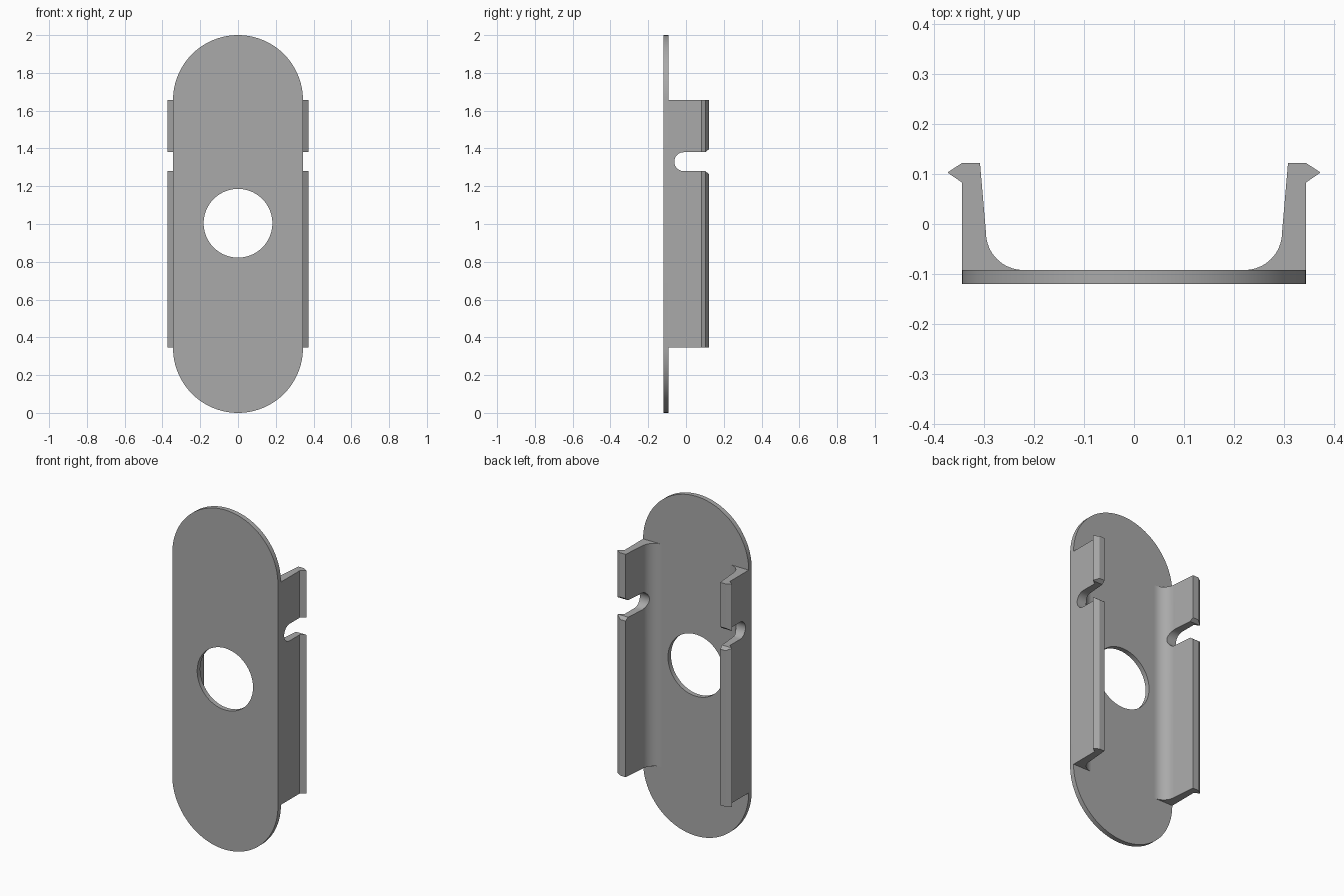
import bpy, bmesh
from math import sin, cos, pi
from mathutils import Vector

if "Cube" in bpy.data.objects:
    bpy.data.objects.remove(bpy.data.objects["Cube"], do_unlink=True)

HALF_W, FRONT, BACK = 0.344, -0.12, -0.092
RAIL_LOW, RAIL_HIGH = 0.345, 1.657

grey = bpy.data.materials.new("plain grey")
grey.use_nodes = True
colour = (0.4, 0.4, 0.4, 1)
grey.diffuse_color = colour
grey.node_tree.nodes["Principled BSDF"].inputs["Base Color"].default_value = colour


def arc(cx, cy, r, start, end, steps):
    """Points along a circular arc, angles in radians."""
    angles = [start + (end - start) * i / steps for i in range(steps + 1)]
    return [(cx + r * cos(a), cy + r * sin(a)) for a in angles]


def prism(name, points, direction):
    """Extrude a closed outline of 3D points along a direction."""
    bm = bmesh.new()
    face = bm.faces.new([bm.verts.new(p) for p in points])
    result = bmesh.ops.extrude_face_region(bm, geom=[face], use_keep_orig=True)
    moved = [g for g in result["geom"] if isinstance(g, bmesh.types.BMVert)]
    bmesh.ops.translate(bm, verts=moved, vec=Vector(direction))
    bmesh.ops.recalc_face_normals(bm, faces=bm.faces)
    mesh = bpy.data.meshes.new(name)
    bm.to_mesh(mesh)
    bm.free()
    mesh.materials.append(grey)
    obj = bpy.data.objects.new(name, mesh)
    bpy.context.collection.objects.link(obj)
    return obj


def cut(obj, cutter):
    """Subtract the cutter, apply the result and discard the cutter."""
    cutter.hide_render = True
    mod = obj.modifiers.new("cut", "BOOLEAN")
    mod.operation, mod.solver, mod.object = "DIFFERENCE", "EXACT", cutter
    bpy.ops.object.select_all(action="DESELECT")
    bpy.context.view_layer.objects.active = obj
    obj.select_set(True)
    bpy.ops.object.modifier_apply(modifier=mod.name)
    bpy.data.objects.remove(cutter, do_unlink=True)
    bpy.ops.object.shade_smooth_by_angle(angle=pi / 6)


# Face plate with rounded ends and a round hole
outline = (arc(0, 2 - HALF_W, HALF_W, 0, pi, 48)
           + arc(0, HALF_W, HALF_W, pi, 2 * pi, 48))
plate = prism("face_plate", [(x, FRONT, z) for x, z in outline], (0, BACK - FRONT, 0))
circle = arc(0, 1.004, 0.182, 0, 2 * pi, 64)[:-1]
cut(plate, prism("hole_cutter", [(x, -0.2, z) for x, z in circle], (0, 0.2, 0)))

# Side rails: filleted foot, tapering wall and barbed lip
section = [(HALF_W, BACK), (HALF_W, 0.083), (0.373, 0.103), (HALF_W, 0.122), (0.308, 0.122)]
section += arc(0.221, -0.017, 0.075, 0, -pi / 2, 16)

# Keyhole slot open to the back, with a flared mouth
slot = [(0.2, 1.396), (0.122, 1.396), (0.102, 1.38)]
slot += arc(-0.012, 1.33, 0.05, pi / 2, 3 * pi / 2, 20)
slot += [(0.102, 1.28), (0.122, 1.264), (0.2, 1.264)]

for side, sign in (("left", 1), ("right", -1)):
    rail = prism(side + "_rail", [(sign * x, y, RAIL_LOW) for x, y in section],
                 (0, 0, RAIL_HIGH - RAIL_LOW))
    cut(rail, prism("slot_cutter", [(sign * 0.1, y, z) for y, z in slot],
                    (sign * 0.4, 0, 0)))
